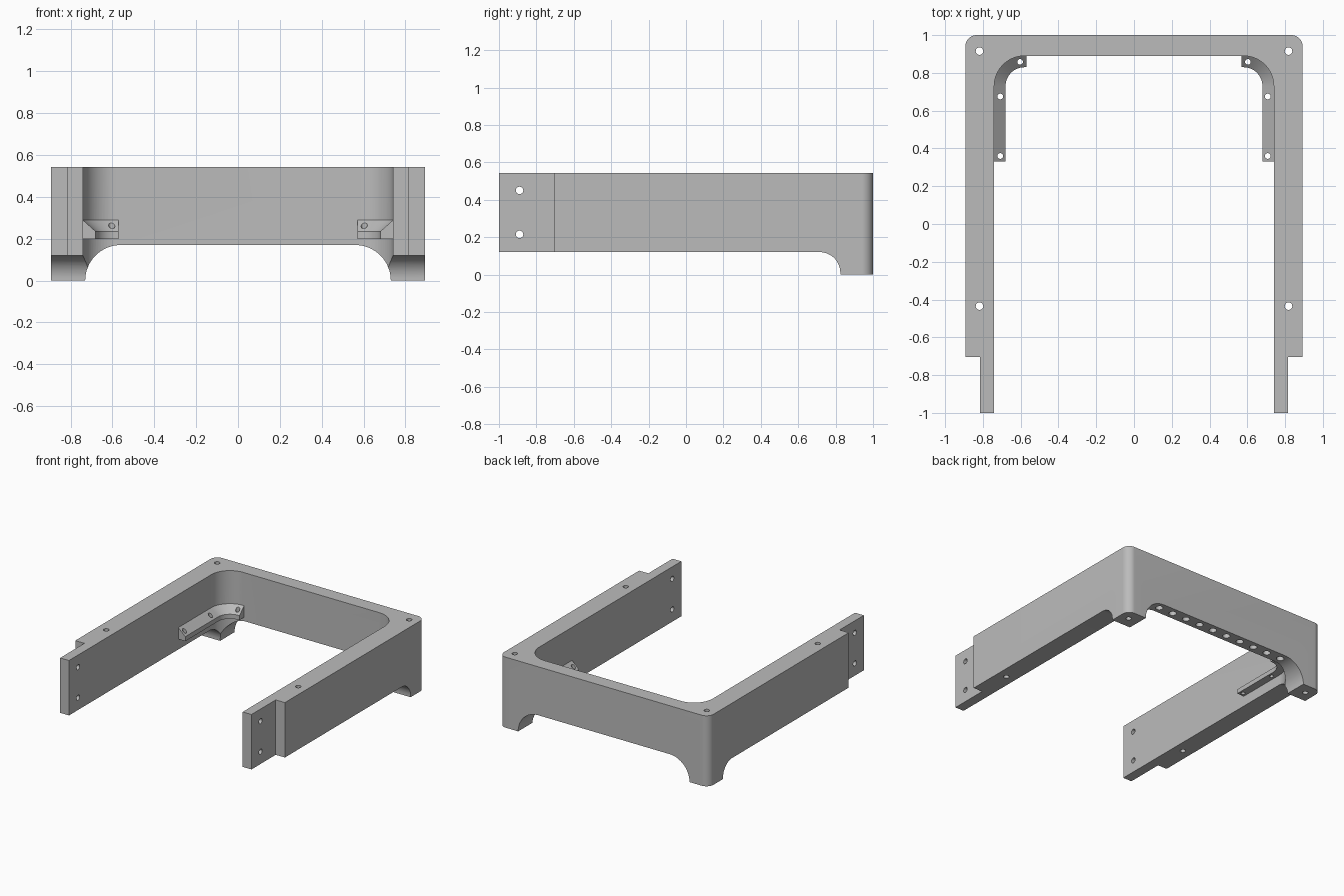
import bpy, bmesh
from math import sin, cos, pi
from mathutils import Vector, Matrix

cube = bpy.data.objects.get("Cube")
if cube:
    bpy.data.objects.remove(cube, do_unlink=True)

grey = bpy.data.materials.new("plain grey")
grey.use_nodes = True
COLOUR = (0.5, 0.5, 0.5, 1)
grey.diffuse_color = COLOUR
grey.node_tree.nodes["Principled BSDF"].inputs["Base Color"].default_value = COLOUR

W, IN, H = 0.893, 0.74, 0.543      # outer half width, inner half width, height
BACK = 0.89                        # inner face of the back wall
R = 0.16                           # inner corner radius


def make(name, bm):
    bmesh.ops.recalc_face_normals(bm, faces=bm.faces[:])
    mesh = bpy.data.meshes.new(name)
    bm.to_mesh(mesh)
    bm.free()
    obj = bpy.data.objects.new(name, mesh)
    bpy.context.collection.objects.link(obj)
    mesh.materials.append(grey)
    return obj


def arc(cx, cy, r, a, b, n=16):
    return [(cx + r * cos(a + (b - a) * i / n), cy + r * sin(a + (b - a) * i / n))
            for i in range(n + 1)]


def prism(name, points, place, depth):
    """Extrude a 2D outline; place maps (u, v) to a 3D point."""
    bm = bmesh.new()
    face = bm.faces.new([bm.verts.new(place(u, v)) for u, v in points])
    side = bmesh.ops.extrude_face_region(bm, geom=[face])["geom"]
    bmesh.ops.translate(bm, vec=depth,
                        verts=[g for g in side if isinstance(g, bmesh.types.BMVert)])
    return make(name, bm)


def drills(name, centres, r, length, axis="Z"):
    """Several round cutters as one object."""
    bm = bmesh.new()
    turn = Matrix.Rotation(pi / 2, 4, "Y") if axis == "X" else Matrix()
    for c in centres:
        bmesh.ops.create_cone(bm, cap_ends=True, segments=24, radius1=r, radius2=r,
                              depth=length, matrix=Matrix.Translation(c) @ turn)
    return make(name, bm)


def cut(target, cutter):
    cutter.hide_render = True
    mod = target.modifiers.new("cut", "BOOLEAN")
    mod.operation, mod.solver, mod.object = "DIFFERENCE", "EXACT", cutter
    bpy.context.view_layer.objects.active = target
    bpy.ops.object.modifier_apply(modifier=mod.name)
    bpy.data.objects.remove(cutter, do_unlink=True)


def smooth(obj):
    bpy.ops.object.select_all(action="DESELECT")
    obj.select_set(True)
    bpy.context.view_layer.objects.active = obj
    bpy.ops.object.shade_smooth_by_angle(angle=pi / 6)


# U-shaped frame with stepped tabs at the front ends
half = [(IN, -1), (0.815, -1), (0.815, -0.705), (W, -0.705)]
half += arc(W - 0.06, 0.94, 0.06, 0, pi / 2)
inner = arc(IN - R, BACK - R, R, pi / 2, 0)
mirror = lambda pts: [(-x, y) for x, y in reversed(pts)]
outline = half + mirror(half) + mirror(inner) + inner
frame = prism("frame", outline, lambda u, v: (u, v, 0), (0, 0, H))

# Raised underside of the side walls, leaving feet at the back corners
side_gap = [(-1.2, -0.1), (0.825, -0.1)] + arc(0.715, 0.01, 0.11, 0, pi / 2) + [(-1.2, 0.12)]
cut(frame, prism("side_gap", side_gap, lambda u, v: (-1.2, u, v), (2.4, 0, 0)))

# Arched opening under the back wall
arch_half = [(0.73, -0.1)] + arc(0.56, 0, 0.17, 0, pi / 2)
cut(frame, prism("back_arch", arch_half + mirror(arch_half),
                 lambda u, v: (u, 0.4, v), (0, 1, 0)))

# Bolt holes: vertical, across the tabs, and the blind row under the back wall
cut(frame, drills("post_holes", [(s * 0.818, y, 0.25) for s in (-1, 1)
                                 for y in (0.915, -0.435)], 0.02, 1.2))
cut(frame, drills("tab_holes", [(s * 0.777, -0.89, z) for s in (-1, 1)
                                for z in (0.215, 0.45)], 0.02, 0.3, "X"))
cut(frame, drills("row_holes", [(-0.56 + i * 1.12 / 9, 0.945, 0.15)
                                for i in range(10)], 0.027, 0.12))
smooth(frame)

# Sloped ledges that follow the inner corners
SECTION = [(-0.005, 0.293), (0.06, 0.235), (0.06, 0.2), (-0.005, 0.2)]
for s, name in ((1, "left_ledge"), (-1, "right_ledge")):
    path = [(IN, 0.33, 0)]
    path += [(x, y, i / 16 * pi / 2) for i, (x, y) in
             enumerate(arc(IN - R, BACK - R, R, 0, pi / 2))]
    path.append((0.57, BACK, pi / 2))
    bm = bmesh.new()
    rings = [[bm.verts.new((s * (x - d * cos(a)), y - d * sin(a), z)) for d, z in SECTION]
             for x, y, a in path]
    for p, q in zip(rings, rings[1:]):
        for i in range(4):
            j = (i + 1) % 4
            bm.faces.new((p[i], p[j], q[j], q[i]))
    bm.faces.new(rings[0])
    bm.faces.new(rings[-1])
    ledge = make(name, bm)
    cut(ledge, drills("ledge_holes", [(s * x, y, 0.25) for x, y in
                                      ((0.708, 0.36), (0.708, 0.675), (0.603, 0.858))],
                      0.015, 0.3))
    smooth(ledge)
